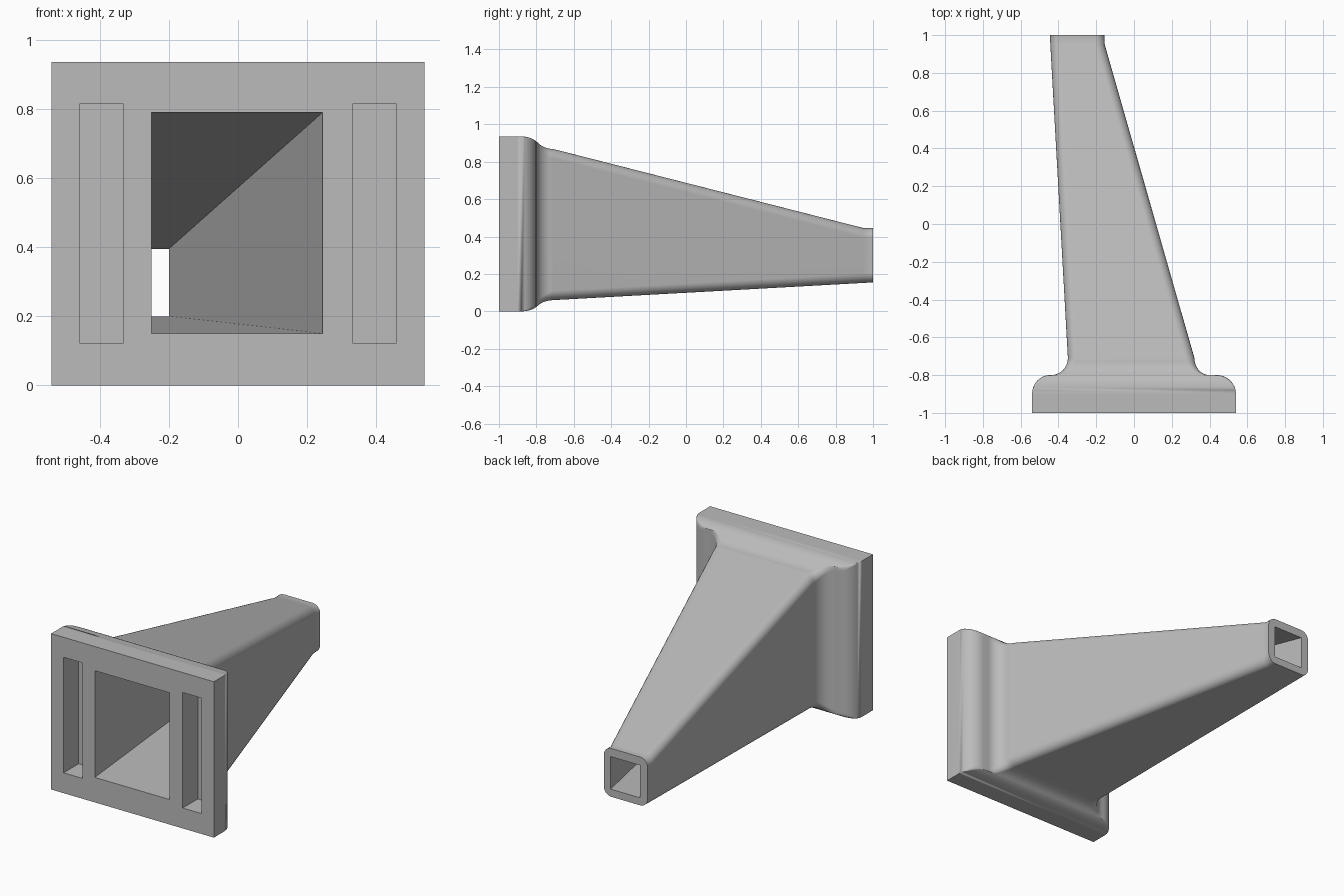
import bpy, bmesh
from math import sin, cos, pi, sqrt
from mathutils import Vector

cube = bpy.data.objects.get("Cube")
if cube:
    bpy.data.objects.remove(cube, do_unlink=True)

grey = bpy.data.materials.new("plain grey")
grey.use_nodes = True
colour = (0.5, 0.5, 0.5, 1)
grey.diffuse_color = colour
grey.node_tree.nodes["Principled BSDF"].inputs["Base Color"].default_value = colour


def ring(y, x0, x1, z0, z1, r=0.0, steps=6):
    """Rounded rectangle across the y axis."""
    corners = [(x1 - r, z1 - r), (x0 + r, z1 - r), (x0 + r, z0 + r), (x1 - r, z0 + r)]
    pts = []
    for k, (cx, cz) in enumerate(corners):
        for i in range(steps + 1):
            a = (k + i / steps) * pi / 2
            pts.append(Vector((cx + r * cos(a), y, cz + r * sin(a))))
    return pts


def loft(name, rings):
    """Closed solid skinned through matching rings."""
    bm = bmesh.new()
    rows = [[bm.verts.new(p) for p in pts] for pts in rings]
    n = len(rows[0])
    for a, b in zip(rows, rows[1:]):
        for i in range(n):
            j = (i + 1) % n
            bm.faces.new((a[i], a[j], b[j], b[i]))
    bm.faces.new(rows[0])
    bm.faces.new(rows[-1])
    bmesh.ops.remove_doubles(bm, verts=bm.verts, dist=1e-5)
    bmesh.ops.recalc_face_normals(bm, faces=bm.faces)
    mesh = bpy.data.meshes.new(name)
    bm.to_mesh(mesh)
    bm.free()
    mesh.materials.append(grey)
    ob = bpy.data.objects.new(name, mesh)
    bpy.context.collection.objects.link(ob)
    return ob


HALF, TOP = 0.54, 0.935
STEPS = 8


def s_curve(y, start=-0.875, end=-0.71):
    """Two tangent arcs easing from 0 to 1 along y."""
    t = min(max((y - start) / (end - start), 0), 1)
    if t > 0.5:
        return 1 - s_curve(start + (1 - t) * (end - start), start, end)
    reach, radius = 0.5, 0.67
    return 0.5 * (radius - sqrt(radius ** 2 - t ** 2)) / (radius - sqrt(radius ** 2 - reach ** 2))


def flange_ring(y, left, right):
    s = s_curve(y)
    r = 0.05 * min(max((y + 0.875) / 0.165, 0), 1)
    return ring(y, -HALF + left, HALF - right, 0.06 * s, TOP - 0.067 * s, r)


# Flange with rounded back edges, filleted into the tapering duct
rings = [flange_ring(-1, 0, 0)]
for i in range(STEPS + 1):
    a = i / STEPS * pi / 2
    inset = 0.1 * (1 - cos(a))
    rings.append(flange_ring(-0.9 + 0.1 * sin(a), inset * 0.95, inset))
for i in range(STEPS + 1):
    a = i / STEPS * pi / 2
    rings.append(flange_ring(-0.8 + 0.09 * (1 - cos(a)), 0.1 + 0.09 * sin(a), 0.14 + 0.08 * sin(a)))
rings.append(ring(0.95, -0.443, -0.155, 0.152, 0.445, 0.05))
rings.append(ring(1, -0.445, -0.155, 0.155, 0.445, 0.05))
body = loft("flanged_duct", rings)


# Tapering square passage, run slightly past both ends
def passage_ring(y):
    t = (y + 1) / 2
    ends = zip((-0.25, 0.245, 0.15, 0.79), (-0.395, -0.2, 0.2, 0.395))
    return ring(y, *[a + (b - a) * t for a, b in ends], steps=1)


cutters = [loft("passage_cutter", [passage_ring(-1.02), passage_ring(1.02)])]

# Blind slots either side of the mouth
for x in (-0.395, 0.395):
    cutters.append(loft("slot_cutter", [ring(y, x - 0.062, x + 0.062, 0.122, 0.815, steps=1)
                                        for y in (-1.05, -0.857)]))

bpy.ops.object.select_all(action='DESELECT')
bpy.context.view_layer.objects.active = body
body.select_set(True)
for cutter in cutters:
    cutter.hide_render = True
    mod = body.modifiers.new("cut", 'BOOLEAN')
    mod.operation = 'DIFFERENCE'
    mod.solver = 'EXACT'
    mod.object = cutter
    bpy.ops.object.modifier_apply(modifier=mod.name)
    bpy.data.objects.remove(cutter, do_unlink=True)

# Smooth blends with sharp rims and flat panels
bpy.ops.object.shade_smooth_by_angle(angle=0.6)
weighted = body.modifiers.new("weighted_normals", 'WEIGHTED_NORMAL')
weighted.keep_sharp = True
